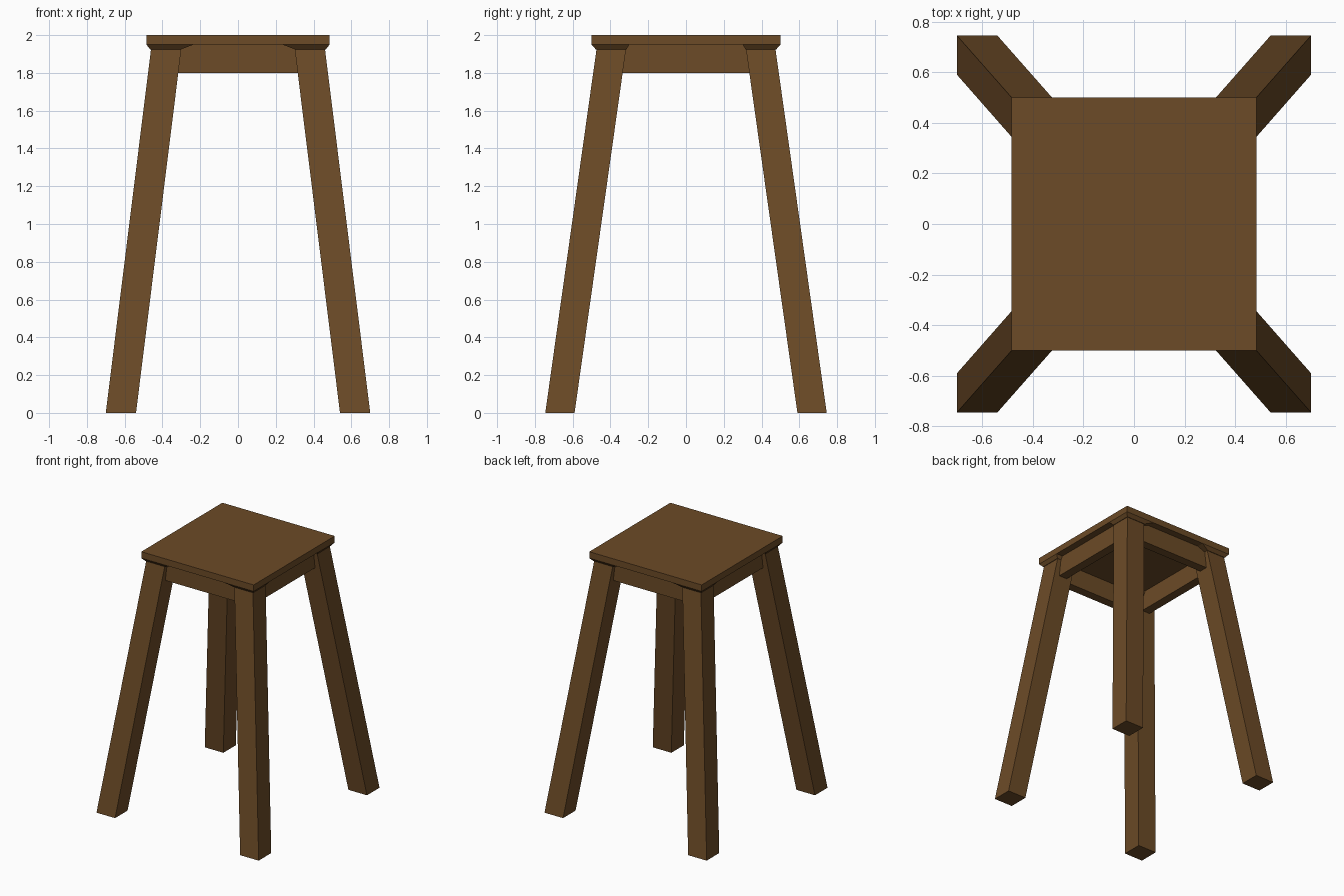
import bpy
import bmesh

cube = bpy.data.objects.get("Cube")
if cube:
    bpy.data.objects.remove(cube, do_unlink=True)

# Stained wood
wood = bpy.data.materials.new("brown_wood")
wood.use_nodes = True
colour = (0.15, 0.07, 0.02, 1.0)
wood.diffuse_color = colour
wood.node_tree.nodes["Principled BSDF"].inputs["Base Color"].default_value = colour


def prism(name, bottom, top, z0, z1):
    """Block joining two rectangles given as (x0, x1, y0, y1)."""
    bm = bmesh.new()
    rings = []
    for (x0, x1, y0, y1), z in ((bottom, z0), (top, z1)):
        corners = ((x0, y0), (x1, y0), (x1, y1), (x0, y1))
        rings.append([bm.verts.new((x, y, z)) for x, y in corners])
    low, high = rings
    bm.faces.new(low[::-1])
    bm.faces.new(high)
    for i in range(4):
        j = (i + 1) % 4
        bm.faces.new((low[i], low[j], high[j], high[i]))
    bmesh.ops.recalc_face_normals(bm, faces=bm.faces)
    mesh = bpy.data.meshes.new(name)
    bm.to_mesh(mesh)
    bm.free()
    mesh.materials.append(wood)
    obj = bpy.data.objects.new(name, mesh)
    bpy.context.collection.objects.link(obj)
    return obj


def place(rect, sx, sy):
    """Mirror a rectangle into the chosen quarter."""
    x0, x1, y0, y1 = rect
    xs = sorted((x0 * sx, x1 * sx))
    ys = sorted((y0 * sy, y1 * sy))
    return (*xs, *ys)


# Seat slab
SEAT_X, SEAT_Y, SEAT_LOW = 0.485, 0.5, 1.95
slab = (-SEAT_X, SEAT_X, -SEAT_Y, SEAT_Y)
prism("seat", slab, slab, SEAT_LOW, 2.0)

# Splayed legs with tapered pads under the seat corners
foot = (0.54, 0.70, 0.59, 0.745)
leg_top = (0.30, 0.46, 0.317, 0.473)
pad_low = (0.30, 0.465, 0.315, 0.478)
pad_high = (0.235, SEAT_X, 0.30, SEAT_Y)
for sy, end in ((-1, "front"), (1, "back")):
    for sx, side in ((1, "left"), (-1, "right")):
        prism(f"{end}_{side}_leg", place(foot, sx, sy), place(leg_top, sx, sy), 0, 1.93)
        prism(f"{end}_{side}_pad", place(pad_low, sx, sy), place(pad_high, sx, sy),
              1.925, SEAT_LOW)

# Aprons between the legs
for s, end, side in ((-1, "front", "right"), (1, "back", "left")):
    rail = place((-0.37, 0.37, 0.375, 0.445), 1, s)
    prism(f"{end}_apron", rail, rail, 1.8, SEAT_LOW)
    rail = place((0.36, 0.43, -0.39, 0.39), s, 1)
    prism(f"{side}_apron", rail, rail, 1.8, SEAT_LOW)
